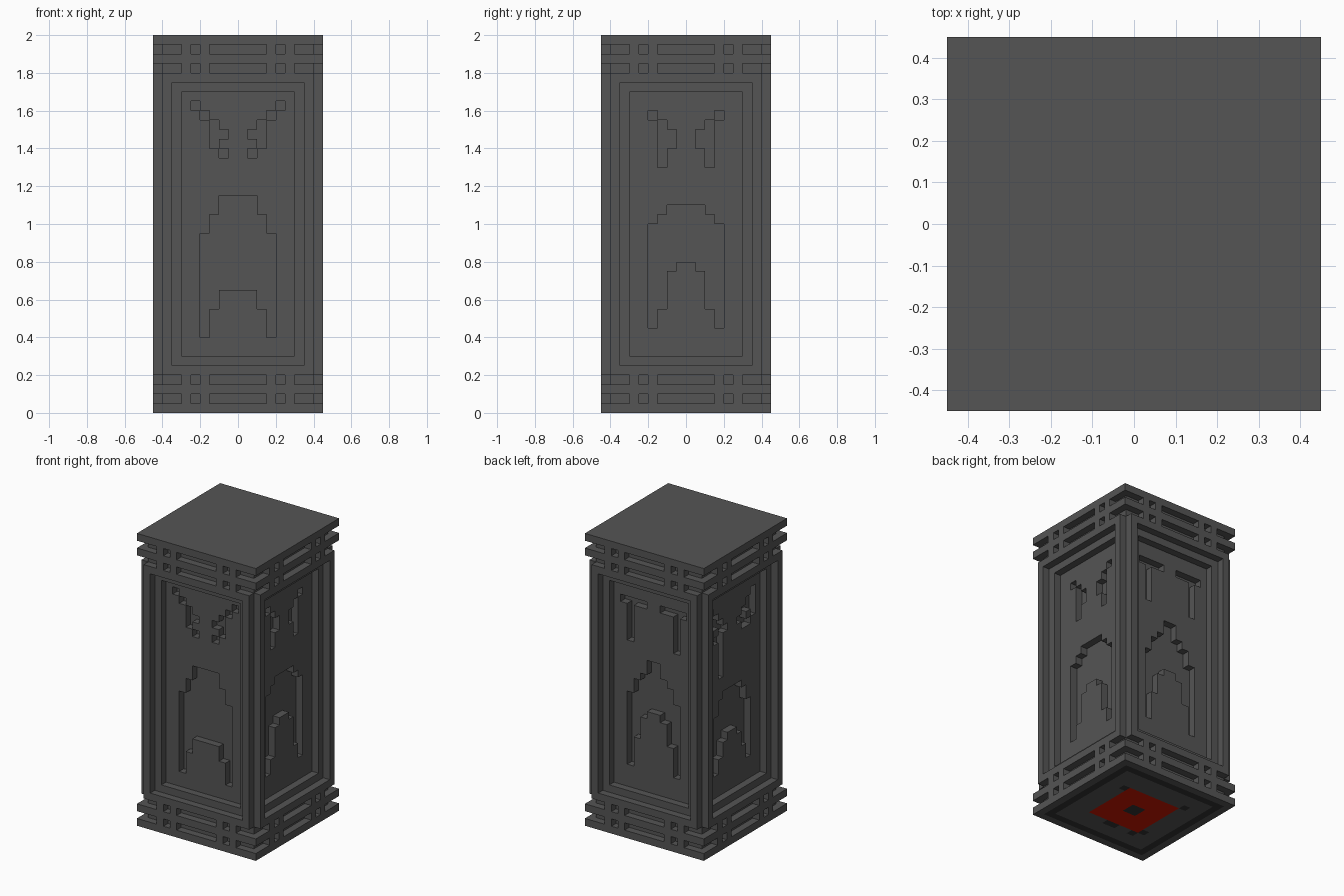
import bpy, bmesh, math
from mathutils import Matrix

if "Cube" in bpy.data.objects:
    bpy.data.objects.remove(bpy.data.objects["Cube"], do_unlink=True)

U = 0.05  # block size


def material(name, color):
    m = bpy.data.materials.new(name)
    m.use_nodes = True
    m.diffuse_color = (*color, 1)
    bsdf = next(n for n in m.node_tree.nodes if n.type == "BSDF_PRINCIPLED")
    bsdf.inputs["Base Color"].default_value = (*color, 1)
    return m


STONE = material("grey_stone", (0.09, 0.09, 0.09))
DARK = material("dark_stone", (0.033, 0.033, 0.033))
RED = material("deep_red", (0.6, 0.008, 0.0))


def finish(name, bm, mats=(STONE,)):
    bmesh.ops.recalc_face_normals(bm, faces=bm.faces)
    mesh = bpy.data.meshes.new(name)
    bm.to_mesh(mesh)
    bm.free()
    for m in mats:
        mesh.materials.append(m)
    obj = bpy.data.objects.new(name, mesh)
    bpy.context.scene.collection.objects.link(obj)
    return obj


def add_box(bm, x0, x1, y0, y1, z0, z1, turn=0):
    """Box given in block units, turned about z by quarter turns."""
    size = Matrix.Diagonal(((x1 - x0) * U, (y1 - y0) * U, (z1 - z0) * U, 1))
    move = Matrix.Translation(((x0 + x1) * U / 2, (y0 + y1) * U / 2, (z0 + z1) * U / 2))
    spin = Matrix.Rotation(turn * math.pi / 2, 4, "Z")
    bmesh.ops.create_cube(bm, size=1, matrix=spin @ move @ size)


# Protruding slabs
for name, row in (("lower_slab", 2), ("upper_slab", 37), ("roof_slab", 39)):
    bm = bmesh.new()
    add_box(bm, -9, 9, -9, 9, row, row + 1)
    finish(name, bm)

# Grooved bands with little posts on every side
for name, row in (("band_1", 1), ("band_2", 3), ("band_3", 36), ("band_4", 38)):
    bm = bmesh.new()
    add_box(bm, -8, 8, -8, 8, row, row + 1)
    for turn in range(4):
        for x in (-6, -4, 3, 5):
            add_box(bm, x, x + 1, -9, -8, row, row + 1, turn)
    finish(name, bm)

# Base slab with a painted underside: dark ring, red square, dark flecks
FLECKS = {(4, 3), (-5, 4), (-1, -5), (0, -5), (-4, -5), (-5, -4)}
bm = bmesh.new()
bmesh.ops.create_grid(bm, x_segments=18, y_segments=18, size=9 * U)
for f in bm.faces:
    c = f.calc_center_median()
    ring = max(abs(c.x), abs(c.y)) / U
    cell = (math.floor(c.x / U), math.floor(c.y / U))
    if ring < 1 or 7 < ring < 8 or cell in FLECKS:
        f.material_index = 1
    elif ring < 4:
        f.material_index = 2
top = bmesh.ops.extrude_face_region(bm, geom=bm.faces[:], use_keep_orig=True)["geom"]
bmesh.ops.translate(bm, vec=(0, 0, U), verts=[v for v in top if isinstance(v, bmesh.types.BMVert)])
for f in bm.faces:
    if f.calc_center_median().z > U / 4:
        f.material_index = 0
finish("base_slab", bm, (STONE, DARK, RED))

# Body core
bm = bmesh.new()
add_box(bm, -6, 6, -6, 6, 4, 36)
finish("body_core", bm)

# Stepped frames on each side, with notched corners
for turn, side in enumerate(("front", "right", "back", "left")):
    bm = bmesh.new()
    for s in (-1, 1):
        lo, hi = sorted((7 * s, 8 * s))
        add_box(bm, lo, hi, -9, -7, 4, 36, turn)
        lo, hi = sorted((6 * s, 7 * s))
        add_box(bm, lo, hi, -8, -6, 5, 35, turn)
    for z_outer, z_inner in ((4, 5), (35, 34)):
        add_box(bm, -7, 7, -9, -6, z_outer, z_outer + 1, turn)
        add_box(bm, -6, 6, -8, -6, z_inner, z_inner + 1, turn)
    finish(side + "_frame", bm)

# Carved faces: mouth spans per column from the middle, eye runs as
# (column, first row, end row) mirrored about the middle, and a one-sided tear
CARVINGS = {
    "front": (((13, 23), (13, 23), (11, 21), (8, 19)),
              ((1, 27, 28), (1, 29, 30), (2, 28, 31), (3, 31, 32), (4, 32, 33)), ()),
    "right": (((16, 22), (15, 22), (11, 21), (9, 20)),
              ((1, 28, 30), (2, 26, 31), (3, 31, 32)), ()),
    "back": (((17, 24), (16, 22), (13, 21), (9, 19)),
             ((1, 31, 32), (2, 31, 32), (3, 26, 32), (4, 31, 32)), ()),
    "left": (((14, 20), (13, 20), (11, 19), (9, 17)),
             ((1, 28, 29), (2, 27, 30), (3, 27, 28), (3, 29, 31), (4, 28, 32)),
             range(22, 27)),
}


def carved_panel(name, turn, mouth, eyes, tear):
    cut = {(-3, row) for row in tear}
    runs = [(c, lo, hi) for c, (lo, hi) in enumerate(mouth)] + list(eyes)
    for col, lo, hi in runs:
        for row in range(lo, hi):
            cut |= {(col, row), (-1 - col, row)}
    bm = bmesh.new()
    for x in range(-6, 6):
        for z in range(6, 34):
            if (x, z) not in cut:
                corners = ((x, z), (x + 1, z), (x + 1, z + 1), (x, z + 1))
                bm.faces.new([bm.verts.new((i * U, -7 * U, k * U)) for i, k in corners])
    bmesh.ops.remove_doubles(bm, verts=bm.verts, dist=U / 10)
    geom = bmesh.ops.extrude_face_region(bm, geom=bm.faces[:], use_keep_orig=True)["geom"]
    back = [v for v in geom if isinstance(v, bmesh.types.BMVert)]
    bmesh.ops.translate(bm, vec=(0, U, 0), verts=back)
    bm.transform(Matrix.Rotation(turn * math.pi / 2, 4, "Z"))
    finish(name, bm)


for turn, (side, carving) in enumerate(CARVINGS.items()):
    carved_panel(side + "_carved_panel", turn, *carving)
